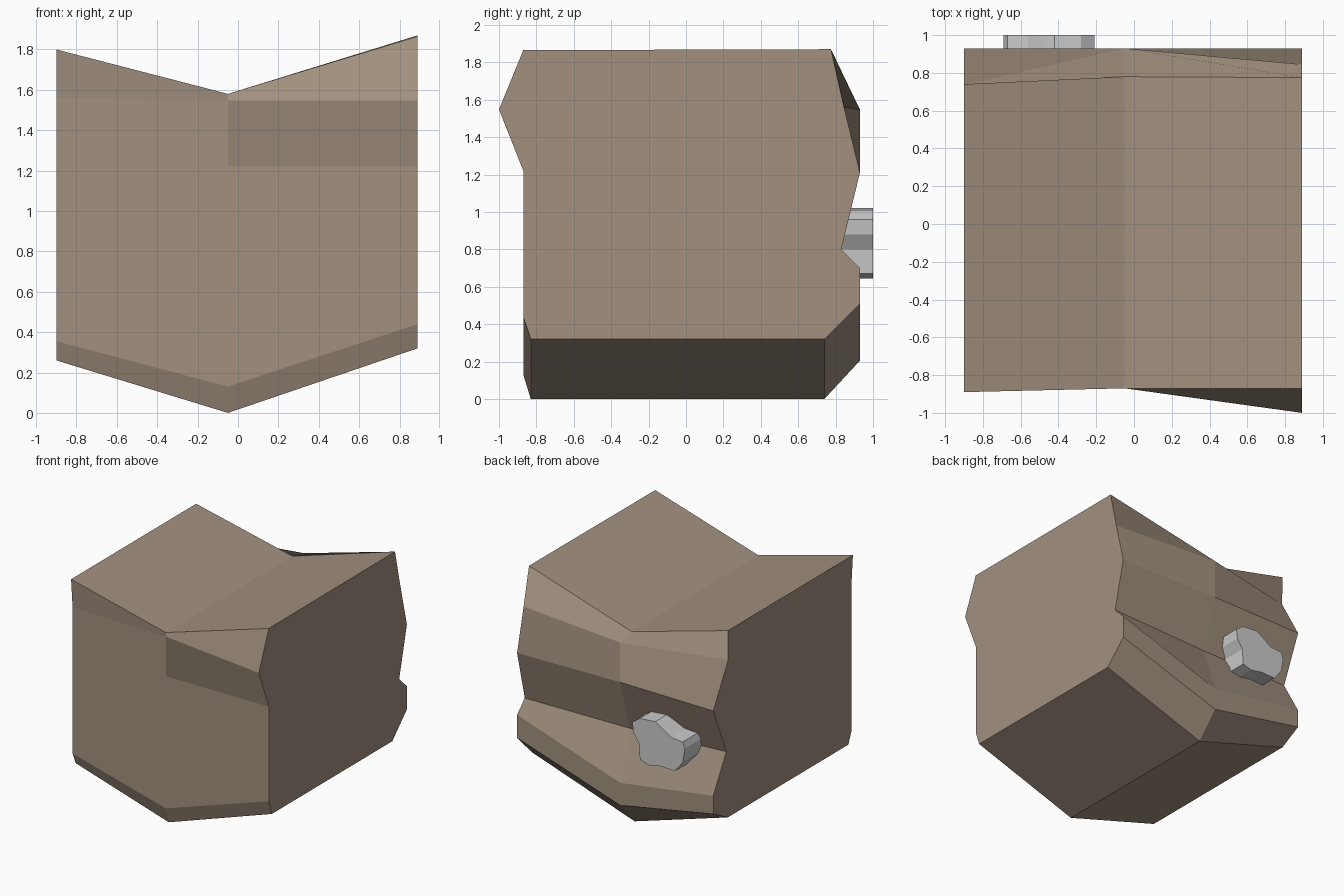
import bpy, bmesh

if "Cube" in bpy.data.objects:
    bpy.data.objects.remove(bpy.data.objects["Cube"])


def make_object(name, bm, colour=None):
    bmesh.ops.recalc_face_normals(bm, faces=bm.faces[:])
    mesh = bpy.data.meshes.new(name)
    bm.to_mesh(mesh)
    bm.free()
    obj = bpy.data.objects.new(name, mesh)
    bpy.context.collection.objects.link(obj)
    if colour:
        mat = bpy.data.materials.new(name + "_colour")
        mat.diffuse_color = colour
        mat.use_nodes = True
        mat.node_tree.nodes["Principled BSDF"].inputs["Base Color"].default_value = mat.diffuse_color
        mesh.materials.append(mat)
    return obj


def loft(name, rings, colour=None):
    """Bridge closed rings of equal length and cap both ends."""
    bm = bmesh.new()
    loops = [[bm.verts.new(p) for p in ring] for ring in rings]
    n = len(loops[0])
    for a, b in zip(loops, loops[1:]):
        for i in range(n):
            j = (i + 1) % n
            bm.faces.new((a[i], a[j], b[j], b[i]))
    bm.faces.new(loops[0])
    bm.faces.new(loops[-1])
    return make_object(name, bm, colour)


# Rock wall block: three (y, z) outlines, from bottom back up and round to the front
left = [(.74, .26), (.93, .36), (.93, .51), (.76, .81), (.93, 1.21), (.735, 1.557), (.74, 1.80),
        (-.89, 1.80), (-.87, 1.56), (-.87, 1.22), (-.87, .355), (-.83, .26)]
middle = [(.74, 0), (.93, .205), (.93, .39), (.80, .79), (.93, 1.22), (.93, 1.547), (.78, 1.58),
          (-.87, 1.58), (-.87, 1.547), (-.87, 1.22), (-.87, .13), (-.83, 0)]
right = [(.74, .32), (.93, .51), (.93, .70), (.83, .80), (.93, 1.21), (.845, 1.56), (.775, 1.87),
         (-.87, 1.865), (-1.0, 1.548), (-.87, 1.22), (-.87, .44), (-.83, .32)]
sections = [(-.9, left), (-.05, middle), (.89, right)]
loft("rock_block", [[(x, y, z) for y, z in prof] for x, prof in sections],
     (.36, .28, .21, 1))

# Lobed pebble set into the back groove
pebble = [(-.21, .96), (-.28, 1.01), (-.42, 1.02), (-.47, .99), (-.56, .93), (-.67, .92),
          (-.69, .87), (-.67, .75), (-.60, .66), (-.47, .665), (-.36, .645), (-.28, .67),
          (-.27, .80), (-.22, .88)]
loft("pebble", [[(x, y, z) for x, z in pebble] for y in (.76, 1.0)])
